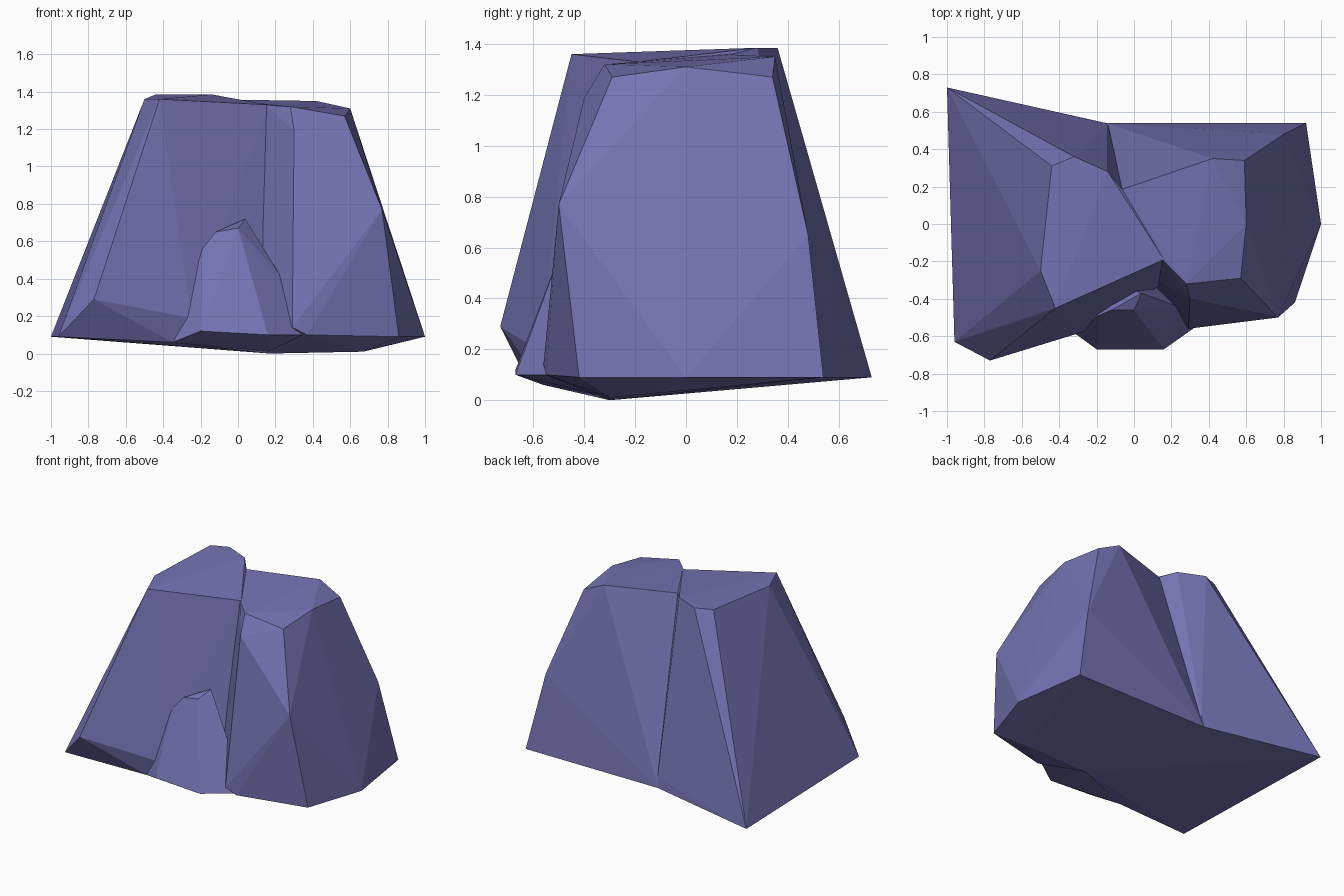
import bpy, bmesh

if "Cube" in bpy.data.objects:
    bpy.data.objects.remove(bpy.data.objects["Cube"])


def hull_rock(name, points):
    """One faceted boulder: the convex hull of its corner points."""
    bm = bmesh.new()
    for p in points:
        bm.verts.new(p)
    res = bmesh.ops.convex_hull(bm, input=bm.verts[:])
    loose = [v for v in bm.verts if not v.link_faces]
    bmesh.ops.delete(bm, geom=loose, context='VERTS')
    bmesh.ops.recalc_face_normals(bm, faces=bm.faces[:])
    mesh = bpy.data.meshes.new(name)
    bm.to_mesh(mesh)
    bm.free()
    ob = bpy.data.objects.new(name, mesh)
    bpy.context.collection.objects.link(ob)
    return ob


# Left boulder: broad sloping block, undercut at the front
left = hull_rock("rock", [
    (-1.0, .73, .09), (-.96, -.63, .09), (-.77, -.73, .29),
    (-.25, -.57, .19), (-.35, -.56, .06), (.17, -.30, .0),
    (-.15, .54, .09), (-.14, .53, .16),
    (-.50, -.25, 1.36), (-.42, -.45, 1.36), (-.44, .31, 1.385),
    (-.32, .36, 1.385), (-.14, .28, 1.385), (-.06, .18, 1.36),
    (.16, -.19, 1.33), (.17, -.31, .48)])

# Right boulder: upright block with chamfered top
right = hull_rock("right_boulder", [
    (.92, .54, .09), (1.0, 0, .09), (.86, -.42, .09), (.37, -.55, .10),
    (.29, -.56, .14), (.67, -.30, .01), (.17, -.30, .0),
    (-.15, .54, .09), (-.05, -.2, .05),
    (.77, -.50, .77), (.80, .48, .65),
    (.57, -.29, 1.27), (.60, 0, 1.31), (.59, .34, 1.27), (.42, .35, 1.35),
    (.28, -.32, 1.32), (.30, -.40, 1.19),
    (-.065, .185, 1.358), (.15, -.19, 1.328)])

# Small wedge stone leaning in the front gap
front = hull_rock("front_stone", [
    (-.20, -.67, .12), (.16, -.67, .10), (.30, -.56, .12), (-.27, -.57, .17),
    (-.35, -.56, .06), (.40, -.50, .10), (.17, -.30, .01),
    (-.19, -.49, .56), (-.12, -.46, .65), (0, -.46, .67), (.04, -.37, .72),
    (.23, -.44, .41), (-.15, -.30, .55)])

# Fuse the three stones into one outcrop
for other in (right, front):
    mod = left.modifiers.new("fuse", 'BOOLEAN')
    mod.operation = 'UNION'
    mod.solver = 'EXACT'
    mod.object = other
bpy.context.view_layer.objects.active = left
left.select_set(True)
for mod in list(left.modifiers):
    bpy.ops.object.modifier_apply(modifier=mod.name)
for other in (right, front):
    bpy.data.objects.remove(other)

# Slate violet stone colour
mat = bpy.data.materials.new("stone")
mat.diffuse_color = (.18, .17, .45, 1)
mat.use_nodes = True
mat.node_tree.nodes["Principled BSDF"].inputs["Base Color"].default_value = mat.diffuse_color
left.data.materials.clear()
left.data.materials.append(mat)
for poly in left.data.polygons:
    poly.material_index = 0
